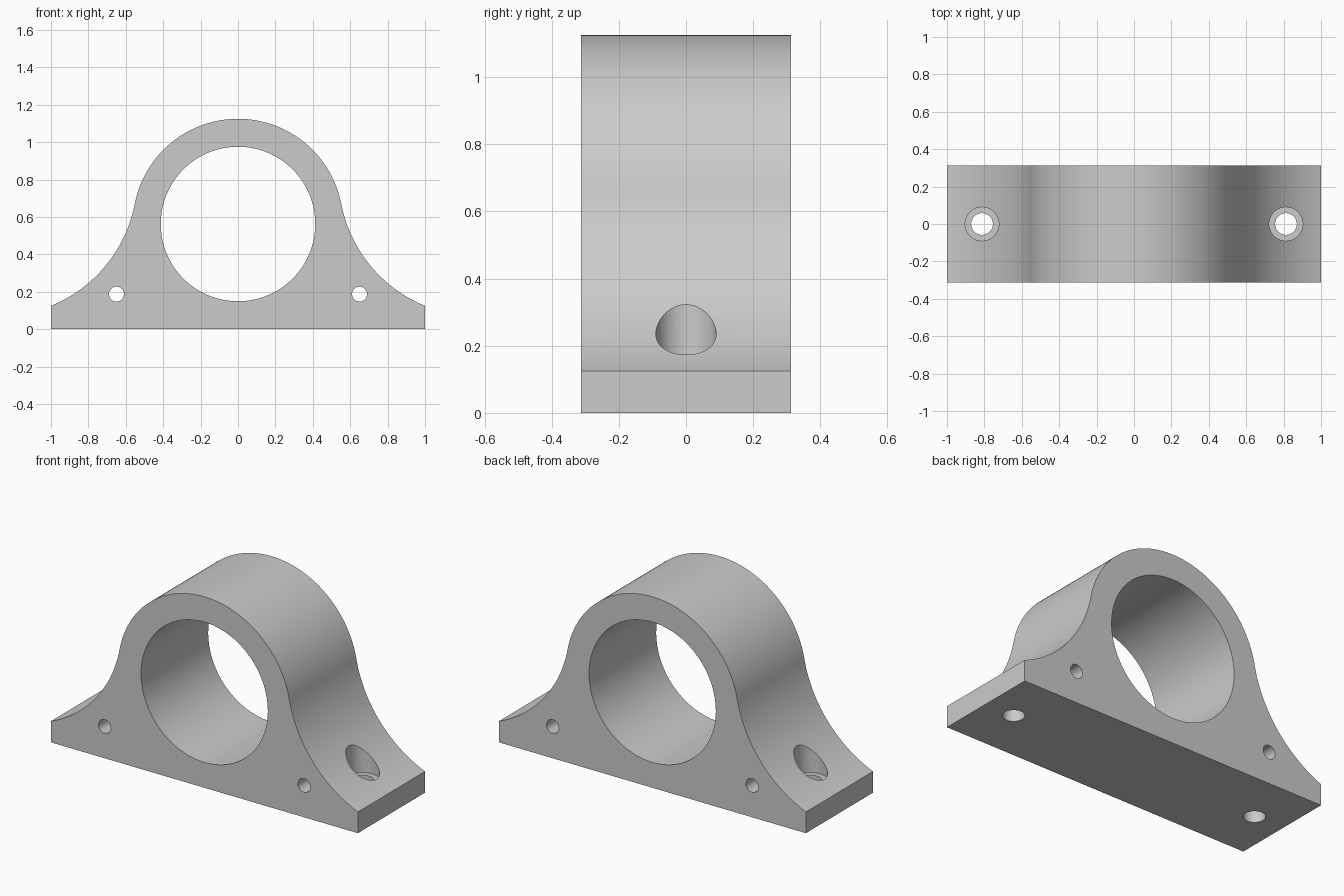
import bpy, bmesh
from math import sin, cos, pi, radians, atan2
from mathutils import Vector

if "Cube" in bpy.data.objects:
    bpy.data.objects.remove(bpy.data.objects["Cube"], do_unlink=True)

HALF_DEPTH = 0.3125
AXIS = Vector((0, 0.5625))      # bore centre in x, z
OUTER, BORE = 0.5625, 0.413
FOOT = Vector((1, 0.125))       # top corner of the foot

grey = bpy.data.materials.new("plain grey")
grey.use_nodes = True
colour = (0.6, 0.6, 0.6, 1)
grey.diffuse_color = colour
grey.node_tree.nodes["Principled BSDF"].inputs["Base Color"].default_value = colour


def arc(centre, radius, start, end, steps):
    """Points along an arc in the x, z plane."""
    angles = [start + (end - start) * i / steps for i in range(steps + 1)]
    return [centre + radius * Vector((cos(a), sin(a))) for a in angles]


# Right half of the outline: foot, concave flank tangent to the crown, crown
join = radians(11)
u, d = Vector((cos(join), sin(join))), FOOT - AXIS
flank = (OUTER**2 - 2 * OUTER * u.dot(d) + d.dot(d)) / (2 * (u.dot(d) - OUTER))
hub = AXIS + (OUTER + flank) * u
foot_angle = atan2(FOOT.y - hub.y, FOOT.x - hub.x)
half = [Vector((1, 0))]
half += arc(hub, flank, foot_angle, join - pi, 40)
half += arc(AXIS, OUTER, join, pi / 2, 40)[1:]
outline = half + [Vector((-p.x, p.y)) for p in reversed(half[:-1])]

# Extruded body
bm = bmesh.new()
face = bm.faces.new([bm.verts.new((p.x, -HALF_DEPTH, p.y)) for p in outline])
result = bmesh.ops.extrude_face_region(bm, geom=[face])
moved = [v for v in result["geom"] if isinstance(v, bmesh.types.BMVert)]
bmesh.ops.translate(bm, vec=(0, 2 * HALF_DEPTH, 0), verts=moved)
bmesh.ops.recalc_face_normals(bm, faces=bm.faces)
mesh = bpy.data.meshes.new("bearing_block")
bm.to_mesh(mesh)
bm.free()
block = bpy.data.objects.new("bearing_block", mesh)
bpy.context.collection.objects.link(block)
block.data.materials.append(grey)


def drill(name, radius, location, length, along_y, sides=48):
    """Cut a round hole through the block."""
    bpy.ops.mesh.primitive_cylinder_add(
        vertices=sides, radius=radius, depth=length, location=location,
        rotation=(pi / 2 if along_y else 0, 0, 0))
    cutter = bpy.context.object
    cutter.name = name
    cutter.hide_render = True
    cutter.data.materials.append(grey)
    mod = block.modifiers.new(name, 'BOOLEAN')
    mod.operation, mod.solver, mod.object = 'DIFFERENCE', 'EXACT', cutter
    bpy.context.view_layer.objects.active = block
    bpy.ops.object.modifier_apply(modifier=name)
    bpy.data.objects.remove(cutter, do_unlink=True)


# Shaft bore, dowel holes, and counterbored bolt holes
drill("shaft_bore", BORE, (0, 0, AXIS.y), 1, True, 128)
for side in (-1, 1):
    drill("dowel_hole", 0.04, (side * 0.65, 0, 0.1875), 1, True)
    drill("counterbore", 0.09, (side * 0.8125, 0, 0.645), 1, False)
    drill("bolt_hole", 0.058, (side * 0.8125, 0, 0), 1, False)

bpy.ops.object.select_all(action='DESELECT')
block.select_set(True)
bpy.context.view_layer.objects.active = block
bpy.ops.object.shade_smooth_by_angle(angle=radians(30))
